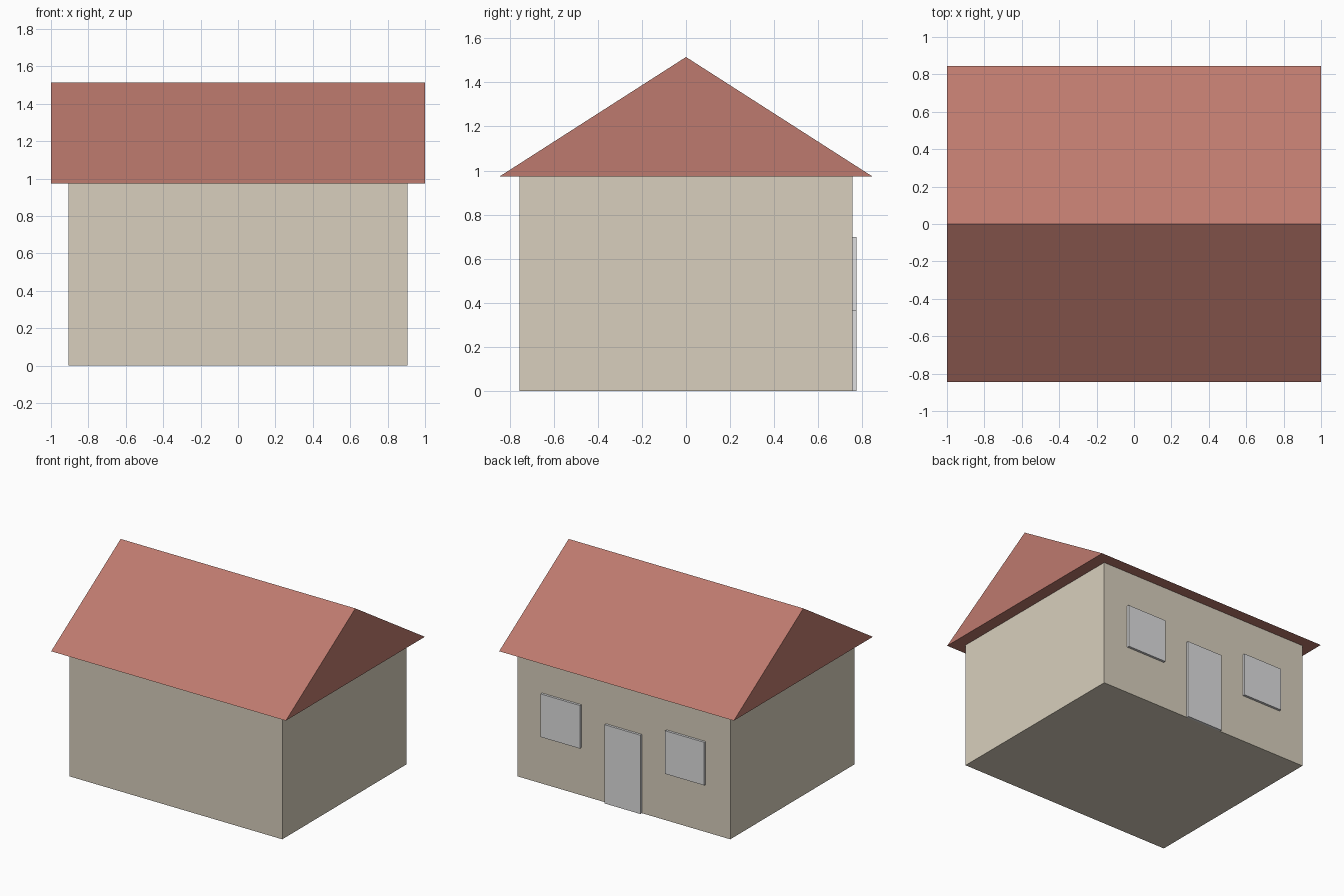
import bpy, bmesh

if "Cube" in bpy.data.objects:
    bpy.data.objects.remove(bpy.data.objects["Cube"])


def material(name, srgb):
    """Flat colour given as 0-255 display values, stored as linear."""
    lin = [((c / 255 + 0.055) / 1.055) ** 2.4 for c in srgb]
    m = bpy.data.materials.new(name)
    m.diffuse_color = (*lin, 1)
    m.use_nodes = True
    m.node_tree.nodes["Principled BSDF"].inputs["Base Color"].default_value = m.diffuse_color
    return m


def prism(name, profile, x0, x1, mat):
    """Extrude a (y, z) profile along x from x0 to x1."""
    bm = bmesh.new()
    face = bm.faces.new([bm.verts.new((x0, y, z)) for y, z in profile])
    new = bmesh.ops.extrude_face_region(bm, geom=[face])["geom"]
    verts = [v for v in new if isinstance(v, bmesh.types.BMVert)]
    bmesh.ops.translate(bm, verts=verts, vec=(x1 - x0, 0, 0))
    bmesh.ops.recalc_face_normals(bm, faces=bm.faces)
    mesh = bpy.data.meshes.new(name)
    bm.to_mesh(mesh)
    bm.free()
    mesh.materials.append(mat)
    obj = bpy.data.objects.new(name, mesh)
    bpy.context.collection.objects.link(obj)
    return obj


def box(name, x, y, z, mat):
    profile = [(y[0], z[0]), (y[1], z[0]), (y[1], z[1]), (y[0], z[1])]
    return prism(name, profile, x[0], x[1], mat)


stone = material("warm stone", (216, 207, 189))
clay = material("clay red", (190, 122, 110))
grey = material("light grey", (222, 222, 223))

WALL_X, WALL_Y, EAVE = 0.907, 0.756, 0.973
PANEL_Y = (WALL_Y, 0.774)

# Walls and overhanging gable roof
box("walls", (-WALL_X, WALL_X), (-WALL_Y, WALL_Y), (0, EAVE), stone)
prism("roof", [(-0.846, EAVE), (0.846, EAVE), (0, 1.515)], -1, 1, clay)

# Door and a pair of windows, raised from the back wall
box("door", (-0.153, 0.153), PANEL_Y, (0, 0.607), grey)
for side, label in ((-1, "left"), (1, "right")):
    cx = side * 0.53
    box("window_" + label, (cx - 0.167, cx + 0.167), PANEL_Y, (0.366, 0.698), grey)
